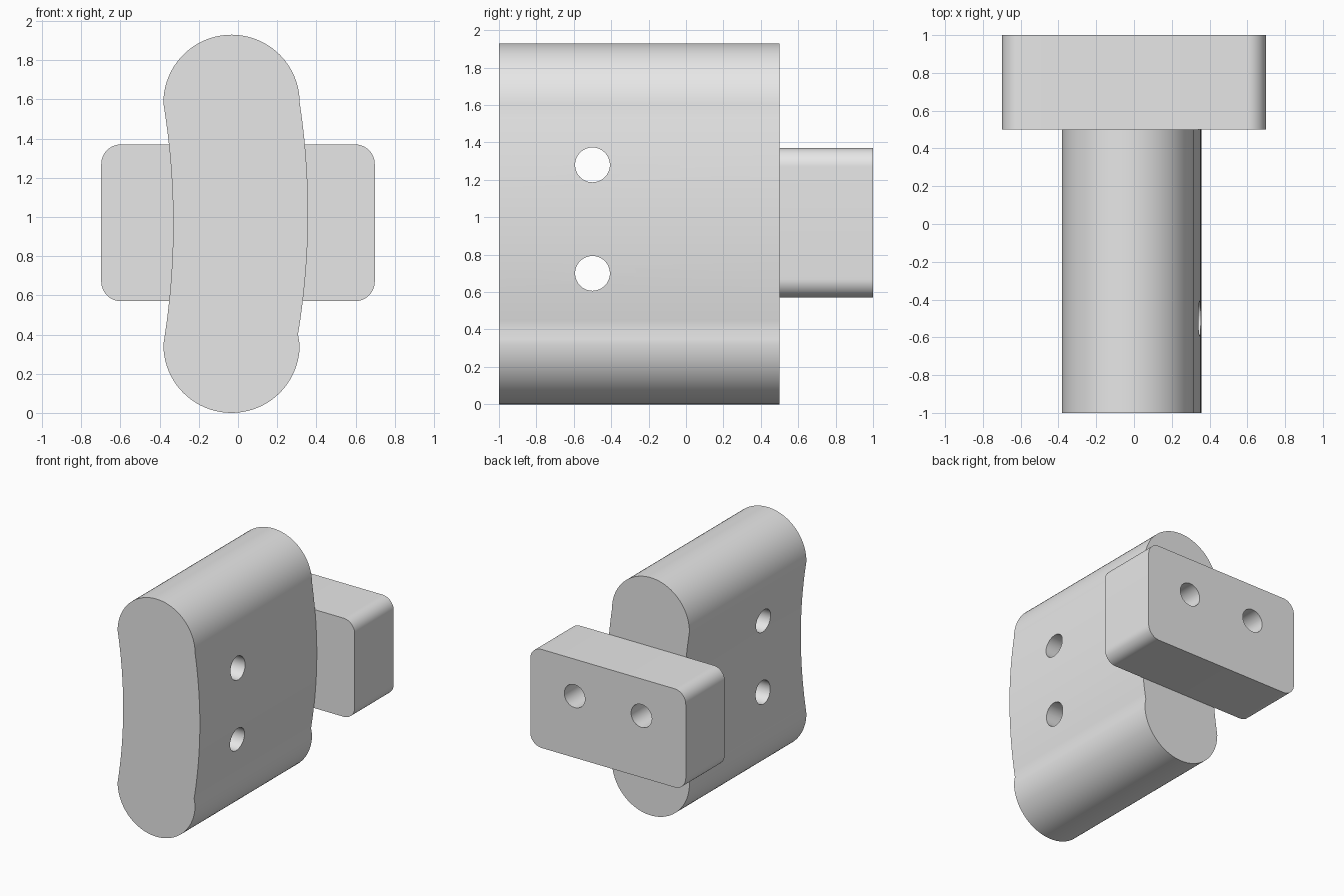
import bpy, bmesh
from math import radians, sin, cos, pi
from mathutils import Matrix, Vector

cube = bpy.data.objects.get("Cube")
if cube:
    bpy.data.objects.remove(cube, do_unlink=True)

grey = bpy.data.materials.new("plain_grey")
grey.use_nodes = True
grey.diffuse_color = (0.8, 0.8, 0.8, 1)
grey.node_tree.nodes["Principled BSDF"].inputs["Base Color"].default_value = (0.8, 0.8, 0.8, 1)


def make_object(name, bm):
    bmesh.ops.recalc_face_normals(bm, faces=bm.faces)
    mesh = bpy.data.meshes.new(name)
    bm.to_mesh(mesh)
    bm.free()
    mesh.materials.append(grey)
    obj = bpy.data.objects.new(name, mesh)
    bpy.context.collection.objects.link(obj)
    return obj


def extrude_profile(name, points, y0, y1):
    """Solid from an xz outline, running from y0 to y1."""
    bm = bmesh.new()
    face = bm.faces.new([bm.verts.new((x, y0, z)) for x, z in points])
    ext = bmesh.ops.extrude_face_region(bm, geom=[face])["geom"]
    verts = [v for v in ext if isinstance(v, bmesh.types.BMVert)]
    bmesh.ops.translate(bm, verts=verts, vec=(0, y1 - y0, 0))
    return make_object(name, bm)


def arc(cx, cz, r, a0, a1, steps):
    angles = [radians(a0 + (a1 - a0) * i / steps) for i in range(steps + 1)]
    return [(cx + r * cos(a), cz + r * sin(a)) for a in angles]


def bow(start, end, bulge, steps):
    """Shallow curve between two points, pushed toward +x; ends left out."""
    result = []
    for i in range(1, steps):
        t = i / steps
        p = Vector(start).lerp(Vector(end), t)
        result.append((p.x + bulge * 4 * t * (1 - t), p.y))
    return result


def drill(target, centre, axis, depth, radius=0.093):
    """Cut a round hole centred on a point along an axis."""
    bm = bmesh.new()
    turn = Matrix.Rotation(pi / 2, 4, axis)
    bmesh.ops.create_cone(bm, cap_ends=True, segments=48, radius1=radius, radius2=radius,
                          depth=depth, matrix=Matrix.Translation(centre) @ turn)
    cutter = make_object("hole_cutter", bm)
    cutter.hide_render = True
    mod = target.modifiers.new("hole", "BOOLEAN")
    mod.operation = "DIFFERENCE"
    mod.solver = "EXACT"
    mod.object = cutter
    bpy.context.view_layer.objects.active = target
    bpy.ops.object.modifier_apply(modifier=mod.name)
    bpy.data.objects.remove(cutter, do_unlink=True)


# Curved body: round caps joined by two bowed sides
cap_x, cap_r, low_z, high_z = -0.033, 0.348, 0.348, 1.582
top_cap = arc(cap_x, high_z, cap_r, 0, 180, 40)
bottom_cap = arc(cap_x, low_z, cap_r, 180, 360, 40)
left_end = (0.306, 0.4)
outline = (top_cap + bow(top_cap[-1], bottom_cap[0], 0.05, 24)
           + bottom_cap + [left_end] + bow(left_end, top_cap[0], 0.047, 24))
body = extrude_profile("curved_body", outline, -1, 0.5)

# Rounded mounting block behind the body
half_w, bottom, top, r = 0.698, 0.57, 1.37, 0.1
corners = [(half_w - r, top - r, 0), (r - half_w, top - r, 90),
           (r - half_w, bottom + r, 180), (half_w - r, bottom + r, 270)]
outline = [p for x, z, a in corners for p in arc(x, z, r, a, a + 90, 12)]
block = extrude_profile("mounting_block", outline, 0.5, 1)

# Cross holes through the body, blind holes in the block's back face
for z in (0.70, 1.28):
    drill(body, (0, -0.5, z), "Y", 2)
for x in (-0.3, 0.3):
    drill(block, (x, 1, 1.07), "X", 0.8)

# Smooth curved walls, sharp rims
bpy.ops.object.select_all(action="DESELECT")
for obj in (body, block):
    obj.select_set(True)
bpy.context.view_layer.objects.active = body
bpy.ops.object.shade_smooth_by_angle(angle=radians(30))
